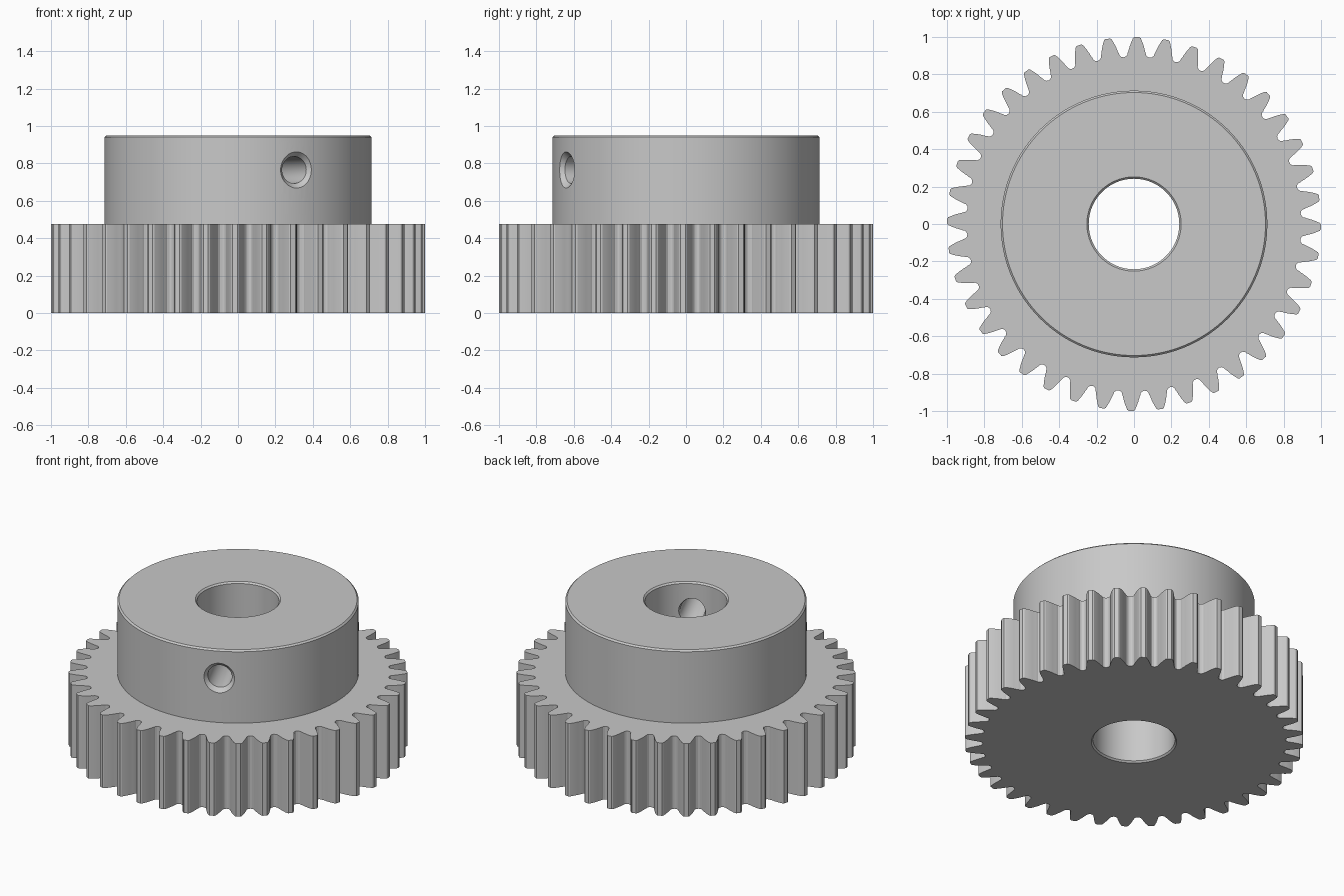
import bpy, bmesh
from math import pi, sin, cos, tan, acos, radians, sqrt
from mathutils import Matrix

cube = bpy.data.objects.get("Cube")
if cube:
    bpy.data.objects.remove(cube, do_unlink=True)

# Main dimensions
TEETH = 40
TIP_R, ROOT_R, PITCH_R = 1.0, 0.893, 0.952
BASE_R = PITCH_R * cos(radians(20))
GEAR_H, HUB_H, HUB_R = 0.475, 0.95, 0.713
BORE_R, CHAMFER = 0.242, 0.01
SCREW_ANGLE, SCREW_Z = radians(-64), 0.765

steel = bpy.data.materials.new("plain grey steel")
steel.use_nodes = True
GREY = (0.58, 0.58, 0.58, 1)
steel.diffuse_color = GREY
bsdf = steel.node_tree.nodes["Principled BSDF"]
bsdf.inputs["Base Color"].default_value = GREY
bsdf.inputs["Roughness"].default_value = 0.5


def make_object(name, bm):
    bmesh.ops.recalc_face_normals(bm, faces=bm.faces)
    mesh = bpy.data.meshes.new(name)
    bm.to_mesh(mesh)
    bm.free()
    mesh.materials.append(steel)
    obj = bpy.data.objects.new(name, mesh)
    bpy.context.collection.objects.link(obj)
    return obj


def lathe(name, profile, segments):
    """Closed solid turned around z from (radius, height) pairs."""
    bm = bmesh.new()
    rings = [[bm.verts.new((r * cos(2 * pi * i / segments),
                            r * sin(2 * pi * i / segments), z))
              for i in range(segments)] for r, z in profile]
    for low, high in zip(rings, rings[1:]):
        for i in range(segments):
            j = (i + 1) % segments
            bm.faces.new((low[i], low[j], high[j], high[i]))
    bm.faces.new(rings[0][::-1])
    bm.faces.new(rings[-1])
    return make_object(name, bm)


def half_tooth(r):
    """Half the angular tooth thickness of an involute at radius r."""
    inv = lambda a: tan(a) - a
    return pi / (2 * TEETH) + inv(radians(20)) - inv(acos(BASE_R / r))


def gear_outline():
    """One tooth and the round valley after it, repeated round the rim."""
    flank = [0.925, 0.945, 0.965, 0.98, 0.994]
    tip = half_tooth(TIP_R) * 0.72
    tooth = [(r, -half_tooth(r)) for r in flank]
    tooth += [(TIP_R, -tip), (TIP_R, tip)]
    tooth += [(r, half_tooth(r)) for r in reversed(flank)]
    fillet = 0.024
    for k in range(7):
        a = pi + pi * k / 6
        x, y = ROOT_R + fillet + fillet * sin(a), fillet * cos(a)
        tooth.append((sqrt(x * x + y * y), pi / TEETH + y / x))
    start = radians(-0.9)
    for n in range(TEETH):
        for r, a in tooth:
            angle = start + a + 2 * pi * n / TEETH
            yield r * cos(angle), r * sin(angle)


def cut(obj, cutter):
    mod = obj.modifiers.new("cut", 'BOOLEAN')
    mod.operation = 'DIFFERENCE'
    mod.solver = 'EXACT'
    mod.object = cutter
    bpy.context.view_layer.objects.active = obj
    bpy.ops.object.modifier_apply(modifier=mod.name)


# Toothed rim: outline extruded upward
bm = bmesh.new()
base = bm.faces.new([bm.verts.new((x, y, 0)) for x, y in gear_outline()])
up = bmesh.ops.extrude_face_region(bm, geom=[base], use_keep_orig=True)
top = [v for v in up["geom"] if isinstance(v, bmesh.types.BMVert)]
bmesh.ops.translate(bm, verts=top, vec=(0, 0, GEAR_H))
gear = make_object("toothed_gear", bm)

# Hub with a chamfered top edge
hub = lathe("hub", [(HUB_R, GEAR_H), (HUB_R, HUB_H - CHAMFER),
                    (HUB_R - CHAMFER, HUB_H)], 128)

# Shaft bore, chamfered at both ends
wide = BORE_R + 2 * CHAMFER
bore = lathe("bore_cutter", [(wide, -CHAMFER), (BORE_R, CHAMFER),
                             (BORE_R, HUB_H - CHAMFER),
                             (wide, HUB_H + CHAMFER)], 96)

# Radial set screw hole, countersunk on the outside
screw = lathe("screw_hole_cutter", [(0.08, 0.1), (0.08, 0.245), (0.072, 0.26),
                                    (0.072, 0.685), (0.112, 0.73)], 40)
screw.data.transform(Matrix.Translation((0, 0, SCREW_Z))
                     @ Matrix.Rotation(SCREW_ANGLE, 4, 'Z')
                     @ Matrix.Rotation(pi / 2, 4, 'Y'))

cut(gear, bore)
cut(hub, bore)
cut(hub, screw)
for cutter in (bore, screw):
    cutter.hide_render = True
    bpy.data.objects.remove(cutter, do_unlink=True)

# Smooth curved walls, crisp edges
bpy.ops.object.select_all(action='DESELECT')
for obj in (gear, hub):
    obj.select_set(True)
bpy.context.view_layer.objects.active = gear
bpy.ops.object.shade_smooth_by_angle(angle=radians(28))
